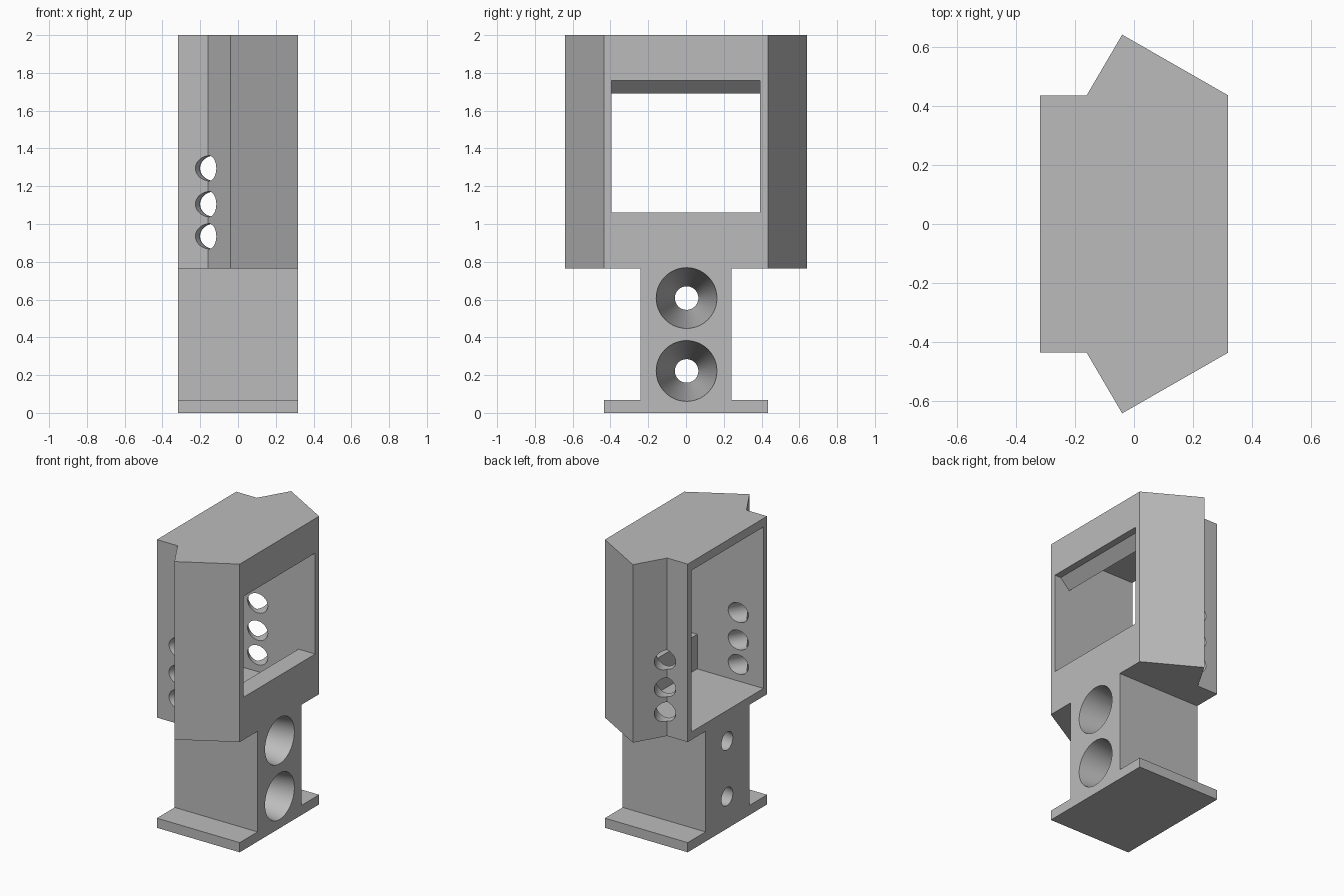
import bpy, bmesh, math
from mathutils import Vector, Matrix

cube = bpy.data.objects.get("Cube")
if cube:
    bpy.data.objects.remove(cube, do_unlink=True)

grey = bpy.data.materials.new("light grey")
grey.use_nodes = True
grey.diffuse_color = (0.5, 0.5, 0.5, 1)
grey.node_tree.nodes["Principled BSDF"].inputs["Base Color"].default_value = (0.5, 0.5, 0.5, 1)


def make_object(name, bm):
    bmesh.ops.recalc_face_normals(bm, faces=bm.faces)
    mesh = bpy.data.meshes.new(name)
    bm.to_mesh(mesh)
    bm.free()
    mesh.materials.append(grey)
    ob = bpy.data.objects.new(name, mesh)
    bpy.context.collection.objects.link(ob)
    return ob


def prism(name, points, axis, low, high):
    """Extrude a 2D profile along one axis; points hold the other two in order."""
    def place(p, d):
        c = list(p)
        c.insert(axis, d)
        return c
    bm = bmesh.new()
    face = bm.faces.new([bm.verts.new(place(p, low)) for p in points])
    new = bmesh.ops.extrude_face_region(bm, geom=[face])["geom"]
    shift = Vector(place((0, 0), high - low))
    bmesh.ops.translate(bm, vec=shift, verts=[v for v in new if isinstance(v, bmesh.types.BMVert)])
    return make_object(name, bm)


def drill(name, centre, direction, length, r1, r2):
    """Round cutter with radius r1 at its start and r2 at its end."""
    turn = Vector(direction).to_track_quat('Z', 'Y').to_matrix().to_4x4()
    bm = bmesh.new()
    bmesh.ops.create_cone(bm, cap_ends=True, segments=64, radius1=r1, radius2=r2,
                          depth=length, matrix=Matrix.Translation(centre) @ turn)
    return make_object(name, bm)


def cut(target, cutters):
    bpy.context.view_layer.objects.active = target
    for c in cutters:
        mod = target.modifiers.new("cut", 'BOOLEAN')
        mod.operation = 'DIFFERENCE'
        mod.solver = 'EXACT'
        mod.object = c
        bpy.ops.object.modifier_apply(modifier=mod.name)


def mirrored(points):
    return points + [(x, -y) for x, y in reversed(points)]


# Head: winged outline extruded upward
half_outline = [(-0.318, -0.435), (-0.16, -0.435), (-0.04, -0.64), (0.318, -0.435)]
head = prism("head_housing", mirrored(half_outline), 2, 0.765, 2.0)

# Stand: base plate and neck in one section
half_section = [(0.435, 0), (0.435, 0.067), (0.24, 0.067), (0.24, 0.765)]
section = half_section + [(-y, z) for y, z in reversed(half_section)]
stand = prism("stand", section, 0, -0.318, 0.318)

# Cavity open at the rear, with sill, window and sloped lip
cavity = prism("cavity_cutter", [
    (-0.4, 0.82), (0.19, 0.82), (0.19, 1.06), (0.4, 1.06), (0.4, 1.76),
    (0.27, 1.76), (0.2, 1.69), (0.2, 1.94), (-0.4, 1.94)], 1, -0.395, 0.392)

# Angled round holes in both side walls
side_holes = []
tilt = math.radians(30)
for side in (-1, 1):
    for z in (0.935, 1.105, 1.295):
        along = Vector((-math.sin(tilt), side * math.cos(tilt), 0))
        start = Vector((-0.122, side * 0.39, z))
        side_holes.append(drill("side_hole_cutter", start + along * 0.1, along, 0.3, 0.067, 0.067))

# Tapered holes running through the neck
tapers = [drill("taper_cutter", (0, 0.003, z), (-1, 0, 0), 0.64, 0.161, 0.062)
          for z in (0.222, 0.608)]

cut(head, [cavity] + side_holes + tapers[1:])
cut(stand, tapers)

# Smooth the holes, keep flat edges crisp
for ob in (head, stand):
    bpy.ops.object.select_all(action='DESELECT')
    ob.select_set(True)
    bpy.context.view_layer.objects.active = ob
    bpy.ops.object.shade_smooth_by_angle(angle=math.radians(25))

for c in [cavity] + side_holes + tapers:
    bpy.data.objects.remove(c, do_unlink=True)
